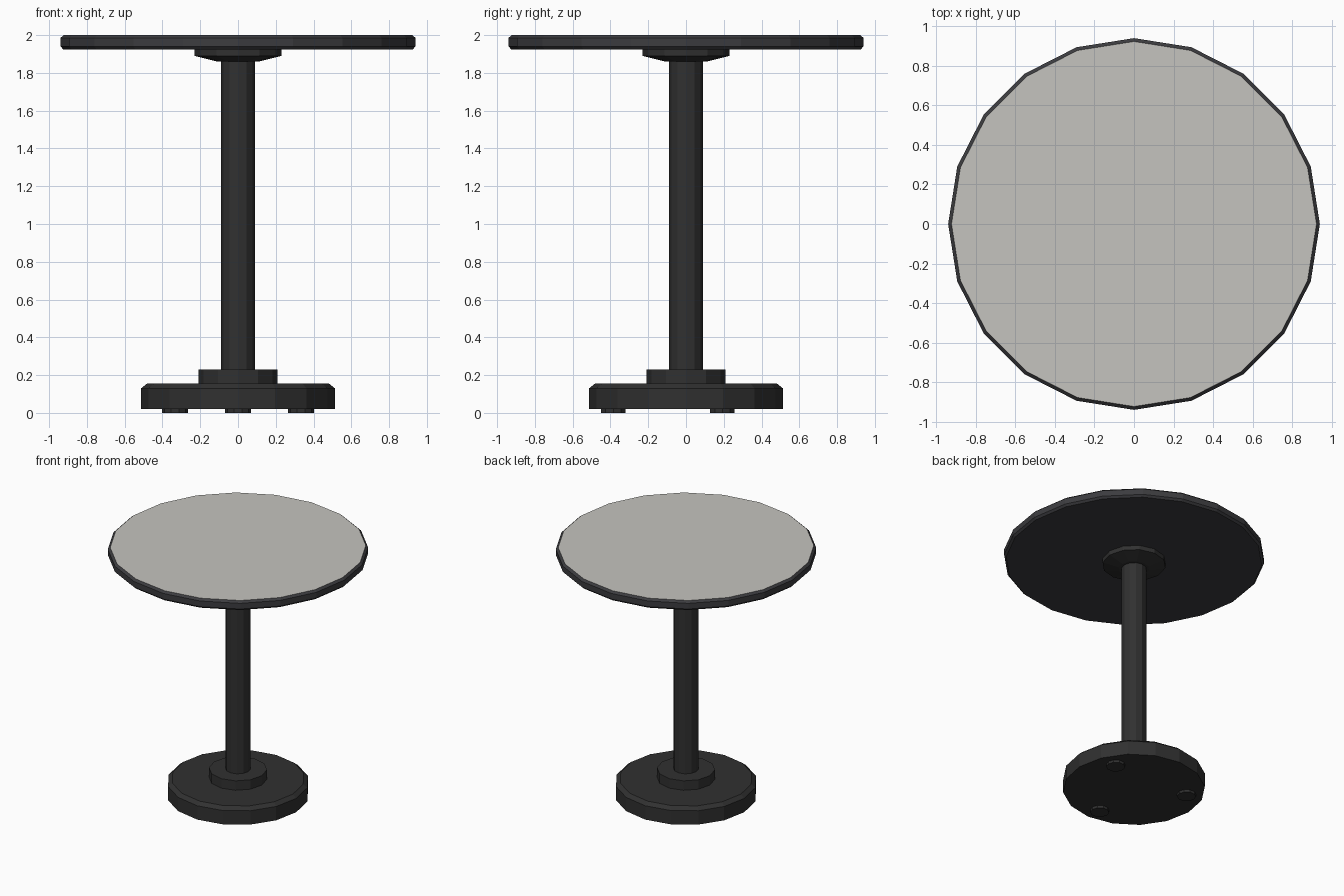
import bpy, bmesh, math

if "Cube" in bpy.data.objects:
    bpy.data.objects.remove(bpy.data.objects["Cube"])


def material(name, rgb):
    m = bpy.data.materials.new(name)
    m.diffuse_color = (*rgb, 1)
    m.use_nodes = True
    m.node_tree.nodes["Principled BSDF"].inputs["Base Color"].default_value = m.diffuse_color
    return m


GREY = material("light_grey_top", (0.56, 0.55, 0.52))
EDGE = material("charcoal_edge", (0.045, 0.045, 0.05))
METAL = material("black_metal", (0.03, 0.03, 0.03))


def lathe(name, profile, sides, mats, at=(0, 0)):
    """Faceted solid of revolution from (radius, z) pairs, bottom to top."""
    bm = bmesh.new()
    rings = [[bm.verts.new((r * math.cos(2 * math.pi * i / sides),
                            r * math.sin(2 * math.pi * i / sides), z))
              for i in range(sides)] for r, z in profile]
    bm.faces.new(rings[0][::-1])
    for a, b in zip(rings, rings[1:]):
        for i in range(sides):
            j = (i + 1) % sides
            bm.faces.new((a[i], a[j], b[j], b[i]))
    cap = bm.faces.new(rings[-1])
    cap.material_index = len(mats) - 1
    me = bpy.data.meshes.new(name)
    bm.to_mesh(me)
    bm.free()
    for m in mats:
        me.materials.append(m)
    ob = bpy.data.objects.new(name, me)
    ob.location = (*at, 0)
    bpy.context.collection.objects.link(ob)
    return ob


# Bevelled round top with a pale upper surface
lathe("tabletop", [(0.925, 1.925), (0.94, 1.94), (0.94, 1.985), (0.923, 2.0)],
      20, [EDGE, GREY])
# Tapered mounting plate under the top
lathe("mounting_plate", [(0.11, 1.86), (0.23, 1.89), (0.23, 1.925)], 12, [METAL])
# Pedestal
lathe("column", [(0.09, 0.22), (0.09, 1.87)], 12, [METAL])
lathe("base_collar", [(0.21, 0.15), (0.21, 0.23)], 12, [METAL])
lathe("base", [(0.513, 0.02), (0.513, 0.13), (0.482, 0.155)], 16, [METAL])
# Three small feet
for k in range(3):
    a = math.radians(-90 + 120 * k)
    lathe(f"foot_{k + 1}", [(0.068, 0), (0.068, 0.02)], 10, [METAL],
          (0.385 * math.cos(a), 0.385 * math.sin(a)))
